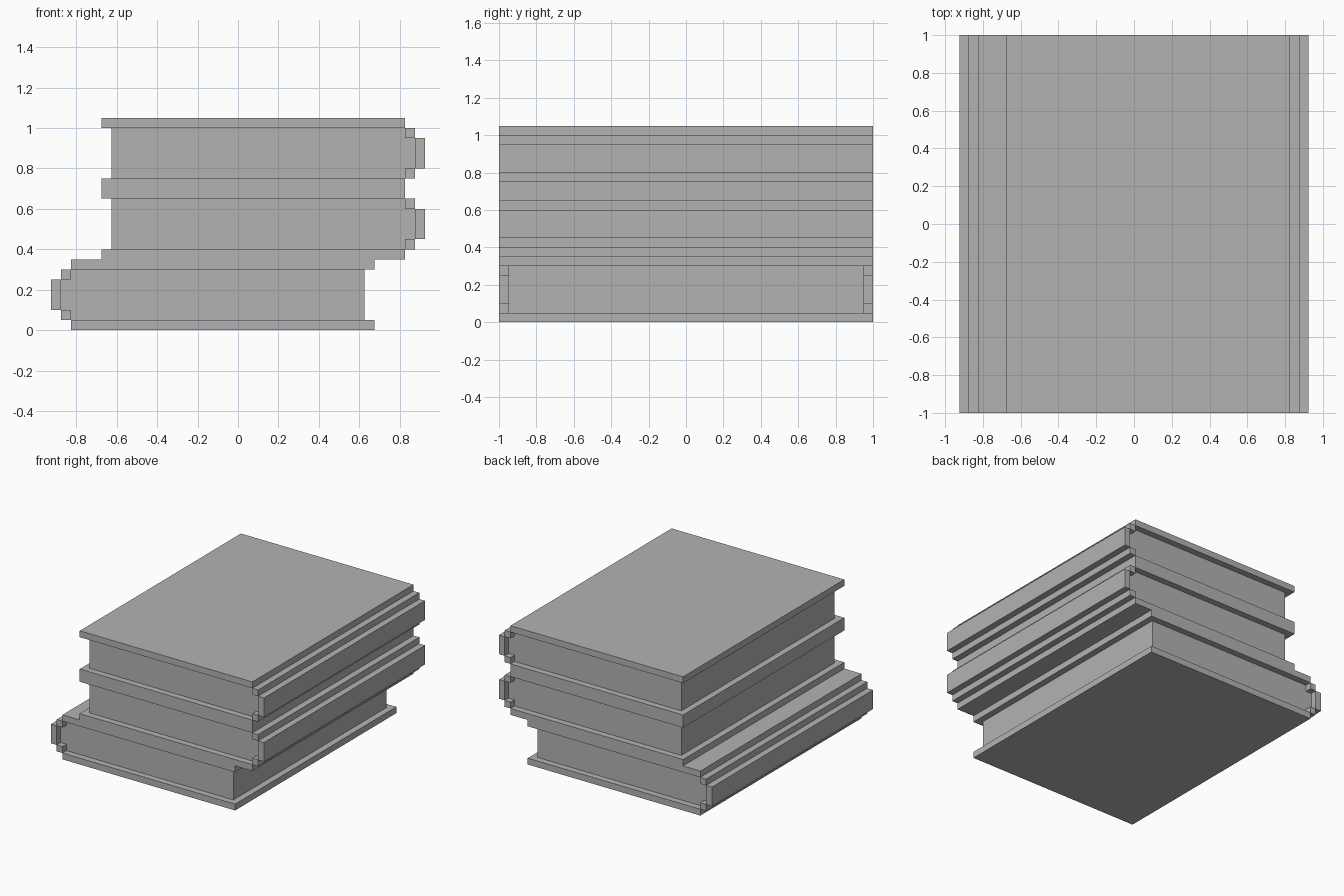
import bpy
import bmesh

cube = bpy.data.objects.get("Cube")
if cube:
    bpy.data.objects.remove(cube, do_unlink=True)

grey = bpy.data.materials.new("plain_grey")
grey.use_nodes = True
colour = (0.45, 0.45, 0.45, 1)
grey.diffuse_color = colour
grey.node_tree.nodes["Principled BSDF"].inputs["Base Color"].default_value = colour

BOARD = 0.05      # thickness of covers, hinges and spine
HEIGHT = 0.35     # height of one closed book
HALF_LENGTH = 1.0
FORE_EDGE = -0.675
HINGE = 0.825     # where the covers meet the spine hinges


def prism(name, outline, half_length, side, base):
    """Extrude an x-z outline along y; side = -1 mirrors the spine to the right."""
    bm = bmesh.new()
    verts = [bm.verts.new((side * x, -half_length, base + z)) for x, z in outline]
    face = bm.faces.new(verts)
    grown = bmesh.ops.extrude_face_region(bm, geom=[face])["geom"]
    moved = [v for v in grown if isinstance(v, bmesh.types.BMVert)]
    bmesh.ops.translate(bm, verts=moved, vec=(0, 2 * half_length, 0))
    bmesh.ops.recalc_face_normals(bm, faces=bm.faces)
    mesh = bpy.data.meshes.new(name)
    bm.to_mesh(mesh)
    bm.free()
    mesh.materials.append(grey)
    obj = bpy.data.objects.new(name, mesh)
    bpy.context.collection.objects.link(obj)


def slab(name, x0, x1, z0, z1, side, base):
    outline = [(x0, z0), (x1, z0), (x1, z1), (x0, z1)]
    prism(name, outline, HALF_LENGTH, side, base)


def book(name, side, base):
    top = HEIGHT - BOARD
    spine_x = HINGE + BOARD
    # Covers
    slab(name + "_bottom_cover", FORE_EDGE, HINGE, 0, BOARD, side, base)
    slab(name + "_top_cover", FORE_EDGE, HINGE, top, HEIGHT, side, base)
    # Stepped spine
    slab(name + "_lower_hinge", HINGE, spine_x, BOARD, 2 * BOARD, side, base)
    slab(name + "_upper_hinge", HINGE, spine_x, top - BOARD, top, side, base)
    slab(name + "_spine", spine_x, spine_x + BOARD, 2 * BOARD, top - BOARD, side, base)
    # Page block, narrowed between the hinges
    lower = [(FORE_EDGE + BOARD, BOARD), (HINGE, BOARD),
             (HINGE, 2 * BOARD), (spine_x, 2 * BOARD)]
    upper = [(x, HEIGHT - z) for x, z in reversed(lower)]
    prism(name + "_pages", lower + upper, HALF_LENGTH - BOARD, side, base)


# Stack of three, the lowest turned the other way
for level, (name, side) in enumerate([("lower_book", -1), ("middle_book", 1), ("upper_book", 1)]):
    book(name, side, level * HEIGHT)
